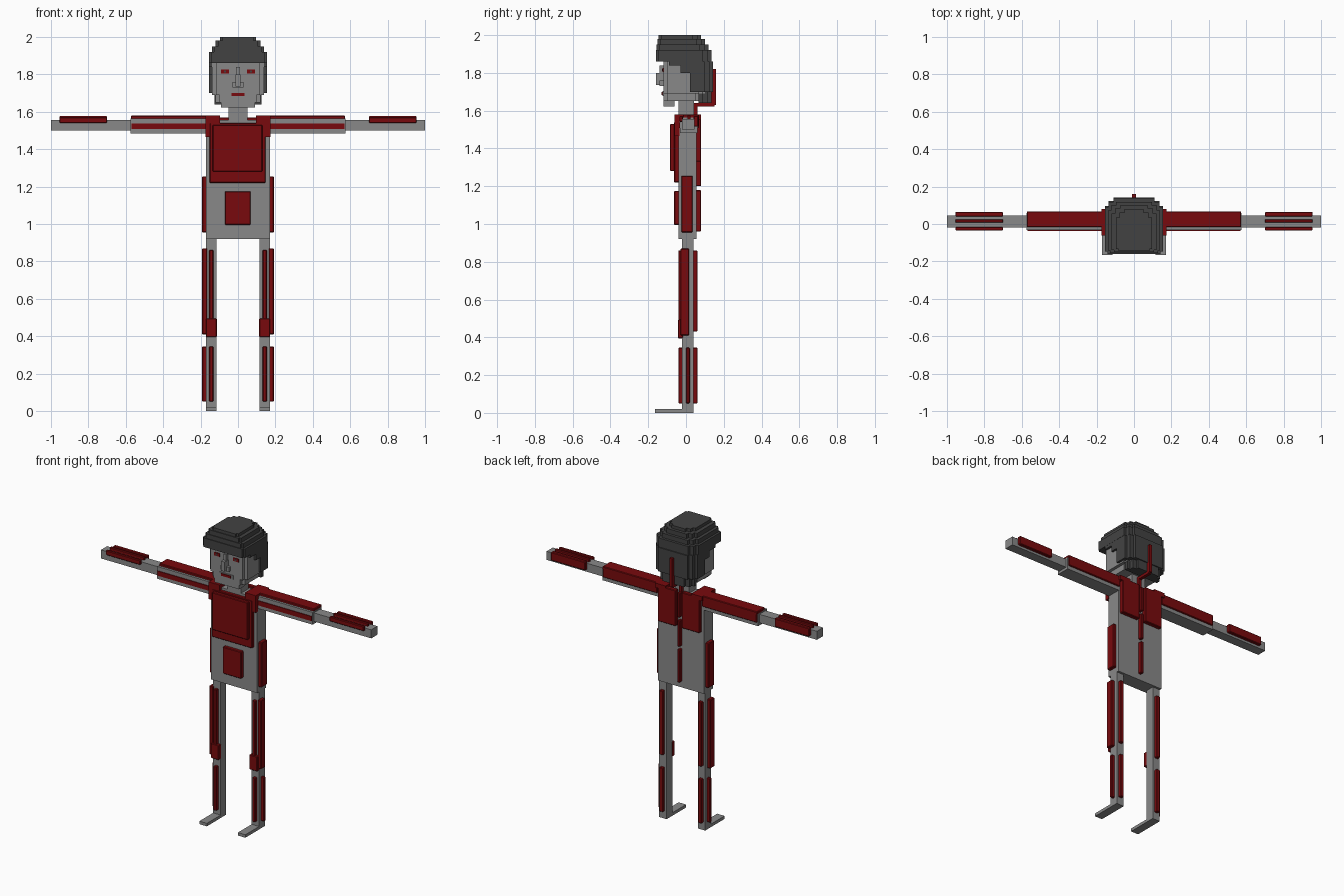
import bpy, bmesh

cube = bpy.data.objects.get("Cube")
if cube:
    bpy.data.objects.remove(cube, do_unlink=True)


def material(name, rgb):
    m = bpy.data.materials.new(name)
    m.use_nodes = True
    col = (*rgb, 1.0)
    m.diffuse_color = col
    bsdf = next(n for n in m.node_tree.nodes if n.type == 'BSDF_PRINCIPLED')
    bsdf.inputs["Base Color"].default_value = col
    return m


GREY = material("body_grey", (0.25, 0.25, 0.25))
RED = material("armour_red", (0.19, 0.003, 0.004))
HAIR = material("hair_charcoal", (0.055, 0.055, 0.055))


def blocks(name, mat, boxes, bevel=0.0):
    """One object from boxes given as (x0, x1, y0, y1, z0, z1)."""
    bm = bmesh.new()
    for b in boxes:
        verts = bmesh.ops.create_cube(bm, size=1)["verts"]
        for v in verts:
            for i in range(3):
                lo, hi = sorted(b[2 * i:2 * i + 2])
                v.co[i] = (lo + hi) / 2 + v.co[i] * (hi - lo)
    me = bpy.data.meshes.new(name)
    bm.to_mesh(me)
    bm.free()
    me.materials.append(mat)
    ob = bpy.data.objects.new(name, me)
    bpy.context.collection.objects.link(ob)
    if bevel:
        mod = ob.modifiers.new("chamfer", 'BEVEL')
        mod.width = bevel
        mod.segments = 1
    return ob


def plate(name, *box):
    return blocks(name, RED, [box], 0.004)


def pair(name, mat, boxes, bevel=0.0):
    """Left and right copies of boxes described on the +x side."""
    for side, s in (("left", 1), ("right", -1)):
        blocks(f"{side}_{name}", mat,
               [(s * b[0], s * b[1], *b[2:]) for b in boxes], bevel)


def stepped(layers, front, back):
    """Layers (z0, z1, half width, y0, y1) with stair-stepped corners."""
    out = []
    for z0, z1, w, y0, y1 in layers:
        out.append((-w, w, y0 + front, y1 - back, z0, z1))
        out.append((-w + front, w - front, y0, y1 - back, z0, z1))
        out.append((-w + back * 0.4, w - back * 0.4, y0 + front, y1 - back * 0.4, z0, z1))
        out.append((-w + back, w - back, y0 + front, y1, z0, z1))
    return out


# Torso and neck
blocks("torso", GREY, [(-0.17, 0.17, -0.04, 0.055, 0.92, 1.555)])
blocks("neck", GREY, [(-0.05, 0.05, -0.04, 0.042, 1.55, 1.66)])

# Torso armour
plate("chest_plate", -0.152, 0.148, -0.063, -0.035, 1.22, 1.54)
plate("chest_inner_plate", -0.135, 0.13, -0.085, -0.06, 1.28, 1.53)
plate("belly_plate", -0.07, 0.067, -0.063, -0.035, 0.995, 1.175)
pair("hip_plate", RED, [(0.165, 0.192, -0.025, 0.035, 0.955, 1.255)], 0.004)
pair("shoulder_strap", RED, [(0.095, 0.175, -0.06, 0.08, 1.55, 1.58),
                             (0.095, 0.174, -0.0615, -0.035, 1.465, 1.579)])
pair("back_plate", RED, [(0.022, 0.155, 0.05, 0.08, 1.33, 1.57)], 0.004)

# Spine, running up over the back of the head
for i, (z0, z1) in enumerate(((0.96, 1.18), (1.20, 1.375), (1.395, 1.56))):
    plate(f"spine_segment_{i + 1}", -0.01, 0.01, 0.05, 0.08, z0, z1)
blocks("spine_neck_link", RED, [(-0.01, 0.01, 0.04, 0.06, 1.55, 1.64),
                                (-0.01, 0.01, 0.04, 0.15, 1.622, 1.64),
                                (-0.01, 0.01, 0.13, 0.16, 1.63, 1.82)])

# Arms
pair("arm", GREY, [(0.17, 1.0, -0.02, 0.045, 1.50, 1.557)])
pair("sleeve", GREY, [(0.165, 0.575, -0.033, 0.06, 1.483, 1.565)])
pair("upper_arm_top_plate", RED, [(0.165, 0.573, -0.017, 0.068, 1.56, 1.58)], 0.004)
pair("upper_arm_front_plate", RED, [(0.165, 0.57, -0.038, -0.03, 1.507, 1.538)])
pair("upper_arm_back_plate", RED, [(0.165, 0.57, 0.05, 0.068, 1.507, 1.575)], 0.004)
pair("forearm_top_bar", RED, [(0.70, 0.955, 0.007, 0.025, 1.55, 1.577)], 0.004)
pair("forearm_front_bar", RED, [(0.70, 0.955, -0.035, -0.016, 1.54, 1.572)], 0.004)
pair("forearm_back_bar", RED, [(0.70, 0.955, 0.04, 0.065, 1.515, 1.572)], 0.004)

# Legs and feet
pair("leg", GREY, [(0.115, 0.17, -0.02, 0.04, 0.0, 0.93)])
pair("foot", GREY, [(0.115, 0.17, -0.165, -0.015, 0.0, 0.02)])
pair("knee_plate", RED, [(0.113, 0.172, -0.043, -0.015, 0.395, 0.495)], 0.004)
pair("thigh_outer_plate", RED, [(0.165, 0.192, -0.03, 0.017, 0.41, 0.87)], 0.004)
pair("calf_outer_plate", RED, [(0.165, 0.192, 0.0, 0.02, 0.05, 0.345)], 0.004)
for part, z0, z1 in (("thigh", 0.43, 0.86), ("calf", 0.05, 0.345)):
    pair(f"{part}_front_bar", RED, [(0.132, 0.154, -0.04, -0.015, z0, z1)], 0.003)
    pair(f"{part}_back_bar", RED, [(0.130, 0.156, 0.035, 0.06, z0, z1)], 0.003)

# Head: stacked blocky layers
blocks("head", GREY, stepped([
    (1.65, 1.69, 0.12, -0.12, 0.08),
    (1.69, 1.87, 0.14, -0.12, 0.10)], 0.022, 0.03)
    + [(-0.09, 0.09, -0.118, -0.06, 1.622, 1.66)])

# Face
blocks("nose", GREY, [(-0.03, 0.03, -0.14, -0.11, 1.73, 1.76),
                      (-0.013, 0.013, -0.16, -0.11, 1.735, 1.80),
                      (-0.010, 0.010, -0.14, -0.11, 1.80, 1.84)])
blocks("lips", GREY, [(-0.05, 0.05, -0.125, -0.11, 1.677, 1.705)])
blocks("mouth", RED, [(-0.036, 0.036, -0.129, -0.122, 1.684, 1.70)])
pair("eye", RED, [(0.049, 0.091, -0.124, -0.116, 1.804, 1.826)])
pair("pupil", HAIR, [(0.064, 0.076, -0.127, -0.12, 1.809, 1.821)])

# Hair
blocks("hair", HAIR, stepped([
    (1.98, 2.00, 0.095, -0.145, 0.08),
    (1.95, 1.98, 0.12, -0.15, 0.10),
    (1.92, 1.95, 0.14, -0.155, 0.118),
    (1.86, 1.92, 0.155, -0.16, 0.135)], 0.012, 0.045)
    + stepped([
        (1.84, 1.86, 0.154, -0.09, 0.142),
        (1.80, 1.84, 0.154, -0.03, 0.142),
        (1.70, 1.80, 0.154, 0.02, 0.142),
        (1.64, 1.70, 0.125, 0.065, 0.135)], 0.0, 0.045))
